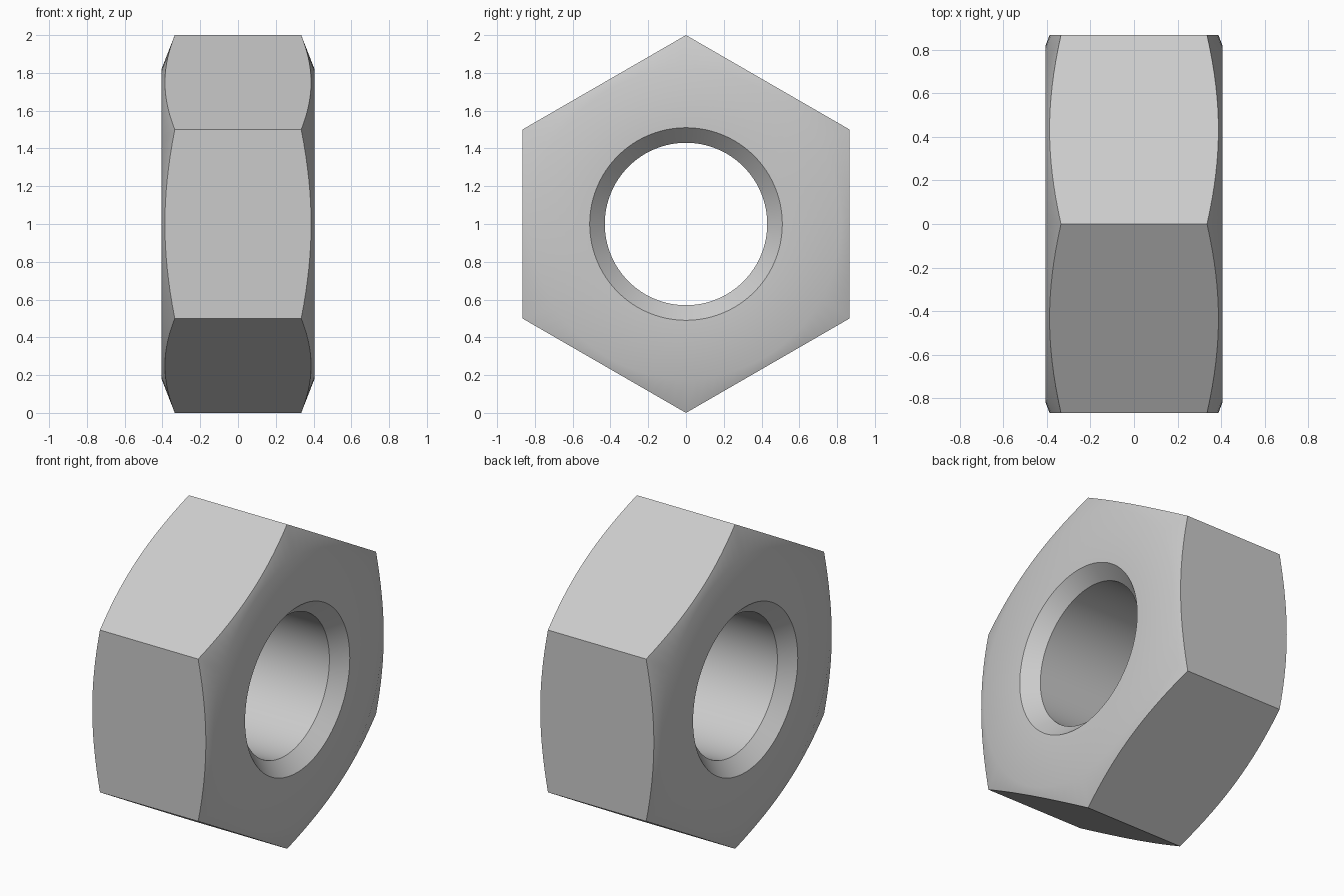
import bpy
import bmesh
from math import pi, sin, cos

default_cube = bpy.data.objects.get("Cube")
if default_cube:
    bpy.data.objects.remove(default_cube, do_unlink=True)

SEGMENTS = 96           # multiple of six, so corners land on vertices
APOTHEM = cos(pi / 6)   # hexagon with corner radius 1
HALF_WIDTH = 0.405
FLAT_RADIUS = 0.82      # where the outer chamfer cone begins
CONE_SLOPE = 0.39
BORE_RADIUS = 0.43
MOUTH_RADIUS = 0.51
MOUTH_DEPTH = 0.083

# Plain grey metal
steel = bpy.data.materials.new("grey steel")
steel.use_nodes = True
colour = (0.6, 0.6, 0.6, 1)
steel.diffuse_color = colour
steel.node_tree.nodes["Principled BSDF"].inputs["Base Color"].default_value = colour


def hex_radius(angle):
    """Distance to the hexagon outline; corners point up and down."""
    offset = (angle % (pi / 3)) - pi / 6
    return APOTHEM / cos(offset)


def half_profile(angle):
    """(x, radius) points from the bore out to the hexagon rim."""
    rim = hex_radius(angle)
    return [
        (HALF_WIDTH - MOUTH_DEPTH, BORE_RADIUS),
        (HALF_WIDTH, MOUTH_RADIUS),
        (HALF_WIDTH, FLAT_RADIUS),
        (HALF_WIDTH - CONE_SLOPE * (rim - FLAT_RADIUS), rim),
    ]


# Closed profile swept round the x axis
bm = bmesh.new()
columns = []
for i in range(SEGMENTS):
    angle = 2 * pi * i / SEGMENTS
    side = half_profile(angle)
    profile = side + [(-x, r) for x, r in reversed(side)]
    columns.append([bm.verts.new((x, r * sin(angle), 1 + r * cos(angle)))
                    for x, r in profile])

for i, column in enumerate(columns):
    following = columns[(i + 1) % SEGMENTS]
    for j in range(len(column)):
        k = (j + 1) % len(column)
        bm.faces.new((column[j], column[k], following[k], following[j]))
bmesh.ops.recalc_face_normals(bm, faces=bm.faces)

mesh = bpy.data.meshes.new("hex_nut")
bm.to_mesh(mesh)
bm.free()
mesh.materials.append(steel)
nut = bpy.data.objects.new("hex_nut", mesh)
bpy.context.collection.objects.link(nut)

# Smooth bore and cones, crisp hexagon and mouth edges
bpy.ops.object.select_all(action="DESELECT")
nut.select_set(True)
bpy.context.view_layer.objects.active = nut
bpy.ops.object.shade_smooth_by_angle(angle=pi / 6)
